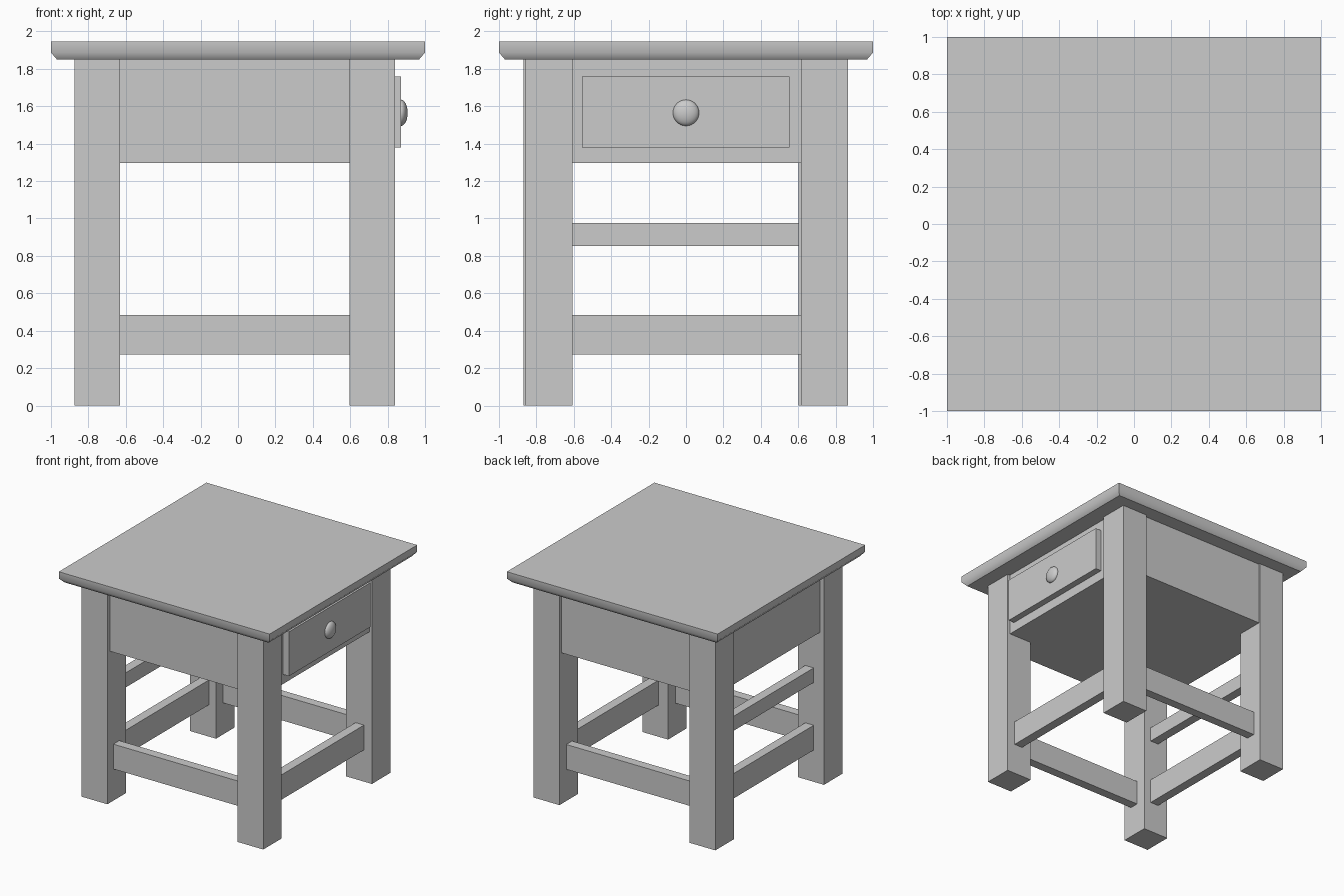
import bpy, bmesh, math

if "Cube" in bpy.data.objects:
    bpy.data.objects.remove(bpy.data.objects["Cube"])


def box(name, x, y, z):
    """Box spanning the given (min, max) ranges."""
    bm = bmesh.new()
    bmesh.ops.create_cube(bm, size=1)
    for v in bm.verts:
        for i, (lo, hi) in enumerate((x, y, z)):
            v.co[i] = hi if v.co[i] > 0 else lo
    return add(name, bm)


def add(name, bm):
    me = bpy.data.meshes.new(name)
    bm.to_mesh(me)
    bm.free()
    ob = bpy.data.objects.new(name, me)
    bpy.context.collection.objects.link(ob)
    return ob


def smooth(ob, angle):
    bpy.ops.object.select_all(action='DESELECT')
    ob.select_set(True)
    bpy.context.view_layer.objects.active = ob
    bpy.ops.object.shade_smooth_by_angle(angle=math.radians(angle))


# Table top: square rings with a chamfered underside
bm = bmesh.new()
corners = ((-1, -1), (1, -1), (1, 1), (-1, 1))
rings = [[bm.verts.new((sx * r, sy * r, z)) for sx, sy in corners]
         for r, z in ((0.968, 1.85), (1.0, 1.887), (1.0, 1.945))]
bm.faces.new(rings[0][::-1])
bm.faces.new(rings[-1])
for a, b in zip(rings, rings[1:]):
    for i in range(4):
        j = (i + 1) % 4
        bm.faces.new((a[i], a[j], b[j], b[i]))
top = add("table_top", bm)
smooth(top, 52)
for p in top.data.polygons:
    if abs(p.normal.z) > 0.95:
        p.use_smooth = False

# Legs: the left pair sits slightly further forward
for side, x, dy in (("left", (-0.875, -0.63), -0.013), ("right", (0.595, 0.84), 0)):
    box(f"front_{side}_leg", x, (-0.857 + dy, -0.607 + dy), (0, 1.85))
    box(f"back_{side}_leg", x, (0.615 + dy, 0.865 + dy), (0, 1.85))

# Drawer case
box("drawer_case", (-0.836, 0.815), (-0.832, 0.84), (1.297, 1.85))

# Lower rails all round, plus one upper rail on the left
low = (0.272, 0.485)
box("front_rail", (-0.64, 0.605), (-0.79, -0.71), low)
box("back_rail", (-0.64, 0.605), (0.695, 0.773), low)
box("right_rail", (0.685, 0.765), (-0.617, 0.62), low)
box("left_rail", (-0.778, -0.698), (-0.63, 0.61), low)
box("left_upper_rail", (-0.778, -0.698), (-0.63, 0.61), (0.852, 0.977))

# Drawer front and knob
box("drawer_front", (0.80, 0.872), (-0.555, 0.553), (1.38, 1.76))
bm = bmesh.new()
bmesh.ops.create_uvsphere(bm, u_segments=32, v_segments=16, radius=0.07)
for v in bm.verts:
    v.co = (0.872 + v.co.z * 0.5, v.co.x, 1.565 + v.co.y)
knob = add("drawer_knob", bm)
smooth(knob, 40)
